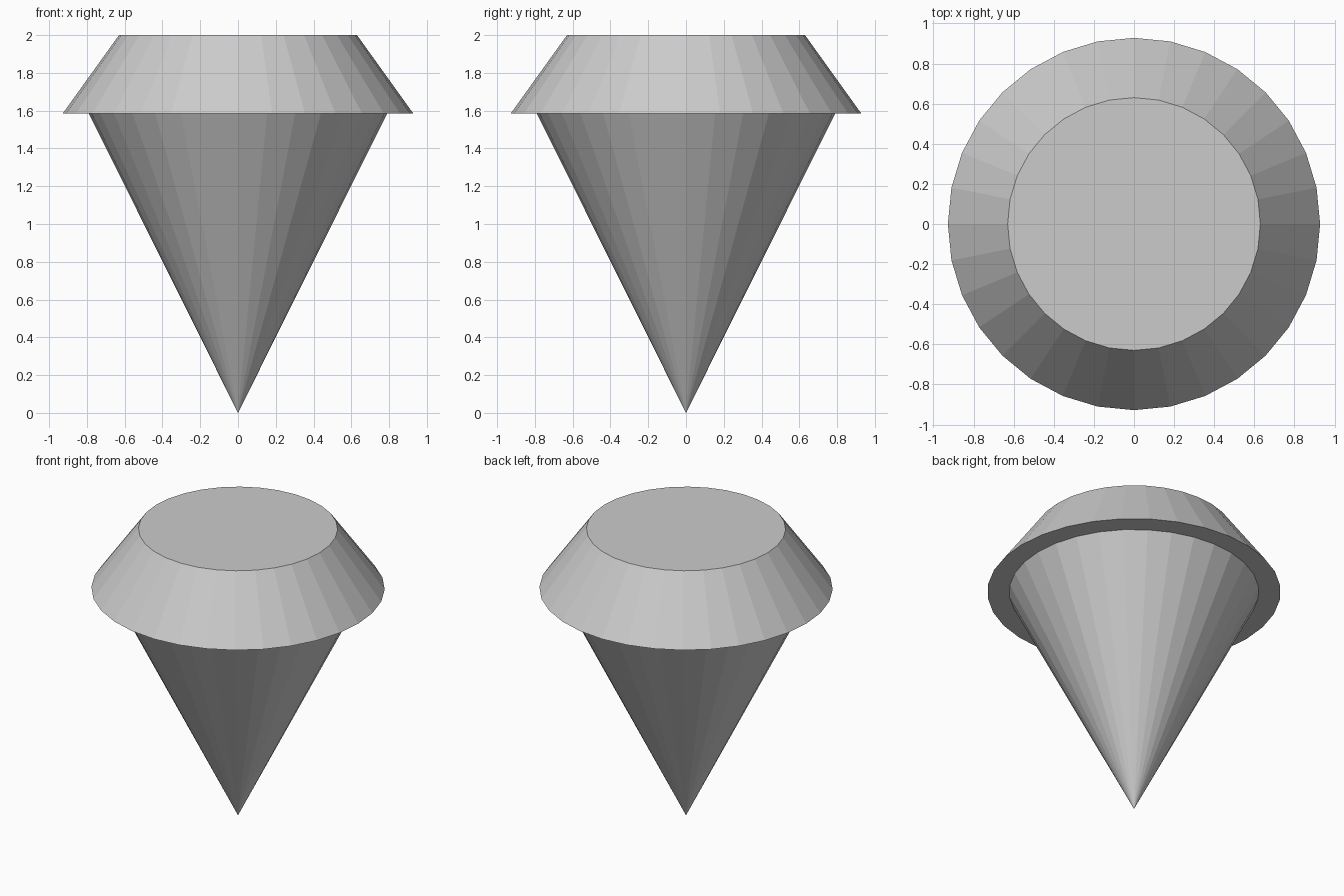
import bpy, bmesh
from math import cos, sin, tau

if "Cube" in bpy.data.objects:
    bpy.data.objects.remove(bpy.data.objects["Cube"])

SIDES = 32

# Lathe profile above the tip: (radius, height)
profile = [(0.79, 1.585), (0.928, 1.585), (0.63, 2.0)]

bm = bmesh.new()
tip = bm.verts.new((0, 0, 0))
rings = [[bm.verts.new((r * cos(tau * i / SIDES), r * sin(tau * i / SIDES), z))
          for i in range(SIDES)] for r, z in profile]

for i in range(SIDES):
    j = (i + 1) % SIDES
    # Pointed lower cone
    bm.faces.new((tip, rings[0][j], rings[0][i]))
    # Flat underside of the rim, then the sloped crown
    for low, high in zip(rings, rings[1:]):
        bm.faces.new((low[i], low[j], high[j], high[i]))

# Flat top
bm.faces.new(rings[-1])
bmesh.ops.recalc_face_normals(bm, faces=bm.faces)

mesh = bpy.data.meshes.new("cut_gem")
bm.to_mesh(mesh)
bm.free()
bpy.context.collection.objects.link(bpy.data.objects.new("cut_gem", mesh))
